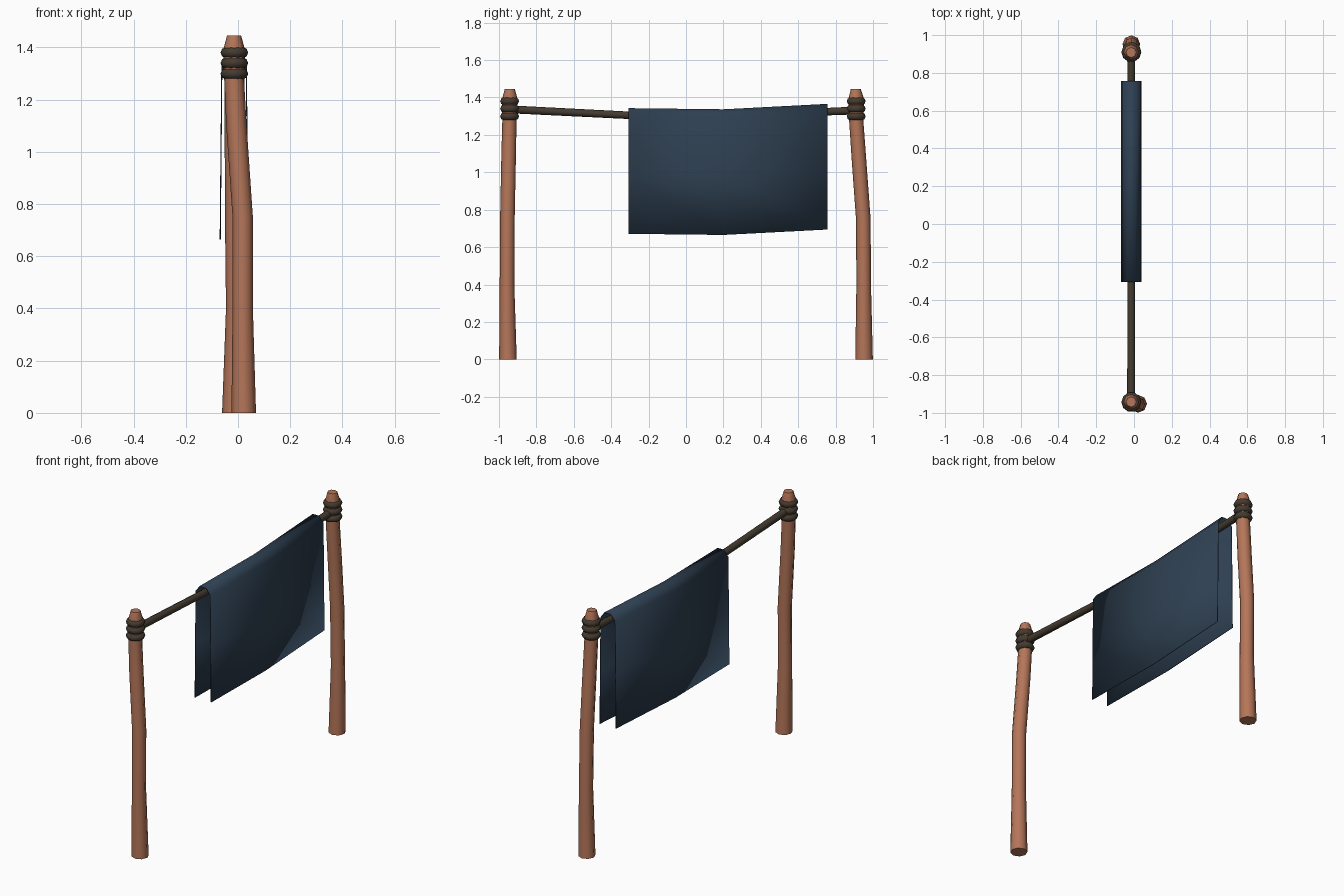
import bpy, bmesh, math
from mathutils import Vector

if "Cube" in bpy.data.objects:
    bpy.data.objects.remove(bpy.data.objects["Cube"])


def material(name, rgb):
    m = bpy.data.materials.new(name)
    m.diffuse_color = (*rgb, 1)
    m.use_nodes = True
    m.node_tree.nodes["Principled BSDF"].inputs["Base Color"].default_value = m.diffuse_color
    return m


WOOD = material("reddish wood", (0.46, 0.18, 0.10))
ROPE = material("dark brown", (0.058, 0.044, 0.030))
CLOTH = material("navy cloth", (0.027, 0.050, 0.082))


def add_object(name, bm, mat, angle=50):
    bmesh.ops.recalc_face_normals(bm, faces=bm.faces)
    me = bpy.data.meshes.new(name)
    bm.to_mesh(me)
    bm.free()
    me.materials.append(mat)
    ob = bpy.data.objects.new(name, me)
    bpy.context.collection.objects.link(ob)
    bpy.ops.object.select_all(action='DESELECT')
    ob.select_set(True)
    bpy.context.view_layer.objects.active = ob
    bpy.ops.object.shade_smooth_by_angle(angle=math.radians(angle))
    return ob


def tube(name, path, u, v, mat, sides=8):
    """Loft rings (x, y, z, radius) spanned by axes u and v, with capped ends."""
    bm = bmesh.new()
    rings = []
    for x, y, z, r in path:
        ring = []
        for i in range(sides):
            a = 2 * math.pi * i / sides
            ring.append(bm.verts.new(Vector((x, y, z)) + r * (math.cos(a) * u + math.sin(a) * v)))
        rings.append(ring)
    for a, b in zip(rings, rings[1:]):
        for i in range(sides):
            j = (i + 1) % sides
            bm.faces.new((a[i], a[j], b[j], b[i]))
    bm.faces.new(rings[0])
    bm.faces.new(rings[-1])
    return add_object(name, bm, mat)


X, Y, Z = Vector((1, 0, 0)), Vector((0, 1, 0)), Vector((0, 0, 1))

# Crooked posts with tapered tips
front = [(0.022, -0.952, 0, 0.047), (0.018, -0.957, 0.4, 0.039), (0.018, -0.955, 0.75, 0.039),
         (-0.006, -0.948, 1.1, 0.039), (-0.015, -0.944, 1.28, 0.038),
         (-0.015, -0.942, 1.39, 0.042), (-0.015, -0.942, 1.445, 0.027)]
back = [(-0.014, 0.952, 0, 0.047), (-0.007, 0.950, 0.4, 0.039), (-0.011, 0.948, 0.75, 0.039),
        (-0.012, 0.926, 1.05, 0.039), (-0.014, 0.910, 1.28, 0.038),
        (-0.015, 0.910, 1.39, 0.042), (-0.015, 0.908, 1.445, 0.027)]
tube("front_post", front, X, Y, WOOD)
tube("back_post", back, X, Y, WOOD)

# Three rope coils around the top of each post
for label, y in (("front", -0.943), ("back", 0.910)):
    for k, z in enumerate((1.299, 1.340, 1.380)):
        bpy.ops.mesh.primitive_torus_add(major_segments=10, minor_segments=8, major_radius=0.032,
                                         minor_radius=0.021, location=(-0.014, y, z))
        coil = bpy.context.object
        coil.name = f"{label}_rope_coil_{k + 1}"
        coil.data.materials.append(ROPE)
        bpy.ops.object.shade_smooth_by_angle(angle=math.radians(60))

# Sagging cross pole
pole = [(-0.015, -0.93, 1.336, 0.021), (-0.015, -0.31, 1.305, 0.020),
        (-0.015, 0.2, 1.302, 0.020), (-0.015, 0.75, 1.324, 0.020), (-0.015, 0.90, 1.330, 0.021)]
tube("cross_pole", pole, X, Z, ROPE)

# Cloth folded over the pole
profile = [(-0.053, -0.67), (-0.050, -0.35), (-0.047, -0.035), (-0.021, 0),
           (0.021, 0), (0.047, -0.035), (0.050, -0.35), (0.053, -0.67)]
bm = bmesh.new()
cols = [[bm.verts.new((-0.015 + dx, y, z + dz)) for dx, dz in profile]
        for y, z in ((-0.308, 1.341), (0.2, 1.335), (0.756, 1.364))]
for a, b in zip(cols, cols[1:]):
    for i in range(len(profile) - 1):
        bm.faces.new((a[i], a[i + 1], b[i + 1], b[i]))
cloth = add_object("hanging_cloth", bm, CLOTH, 60)
thick = cloth.modifiers.new("thickness", 'SOLIDIFY')
thick.thickness = 0.004
thick.offset = 0
